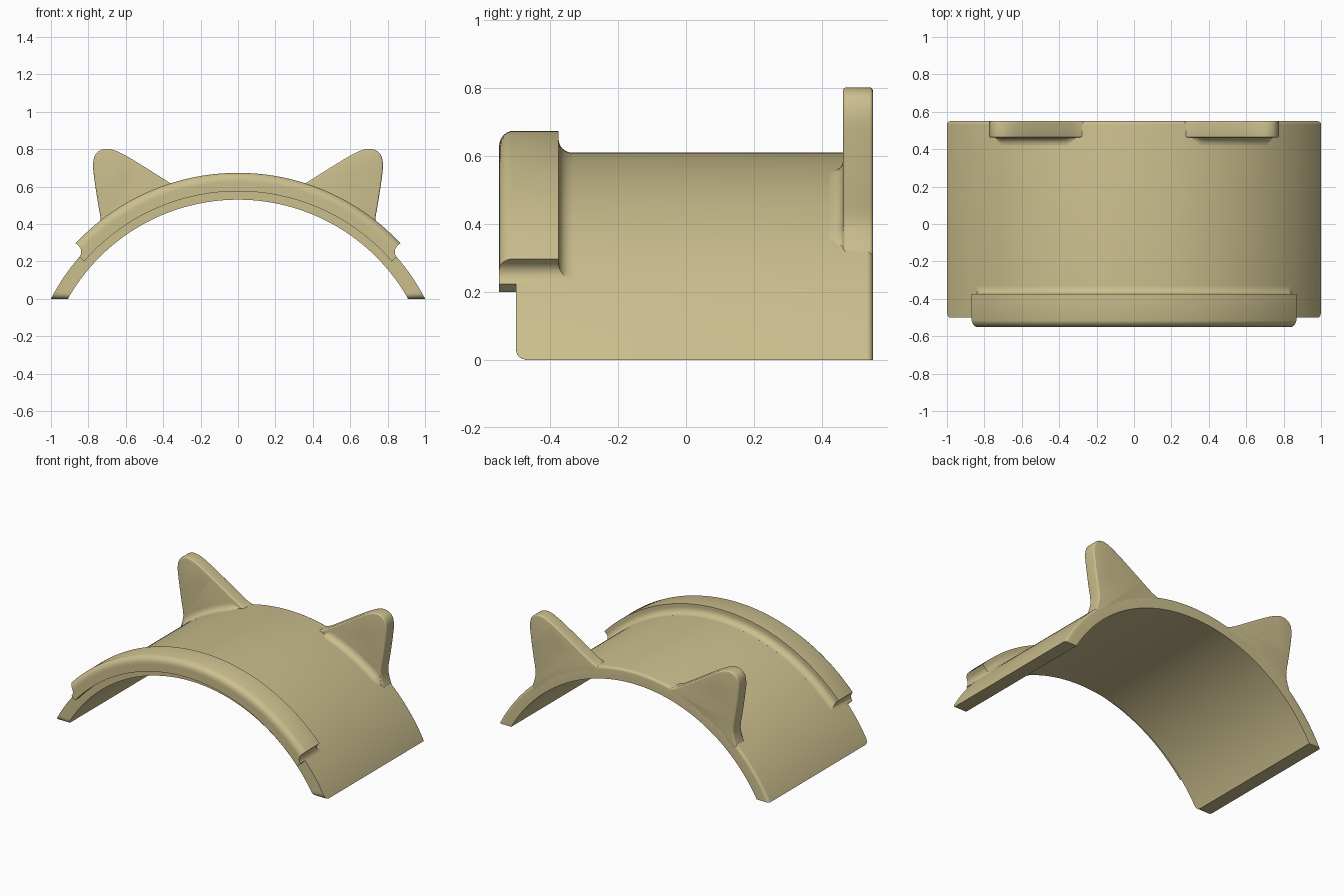
import bpy, bmesh, math
from mathutils import Vector

if "Cube" in bpy.data.objects:
    bpy.data.objects.remove(bpy.data.objects["Cube"])

CZ = -0.515                       # height of the common arc centre
R_IN, R_OUT, R_LIP = 1.045, 1.125, 1.19

mat = bpy.data.materials.new("sand plastic")
mat.diffuse_color = (0.60, 0.52, 0.27, 1)
mat.use_nodes = True
mat.node_tree.nodes["Principled BSDF"].inputs["Base Color"].default_value = mat.diffuse_color


def finish(name, bm, angle=35):
    bmesh.ops.recalc_face_normals(bm, faces=bm.faces)
    me = bpy.data.meshes.new(name)
    bm.to_mesh(me)
    bm.free()
    me.materials.append(mat)
    me.shade_smooth()
    me.set_sharp_from_angle(angle=math.radians(angle))
    ob = bpy.data.objects.new(name, me)
    bpy.context.collection.objects.link(ob)
    return ob


def polar(r, a, y):
    return Vector((r * math.cos(a), y, CZ + r * math.sin(a)))


def skin(rows, closed=True):
    """Join rows of points into a solid, with a cap on the first and last row."""
    bm = bmesh.new()
    vr = [[bm.verts.new(p) for p in row] for row in rows]
    n = len(vr[0])
    for a, b in zip(vr, vr[1:]):
        for i in range(n):
            j = (i + 1) % n
            bm.faces.new((a[i], a[j], b[j], b[i]))
    if closed:
        bm.faces.new(vr[0])
        bm.faces.new(vr[-1])
    return bm, vr


def quarter(n=6):
    return [math.pi / 2 * i / n for i in range(n + 1)]


# Arched shell: cross-section in (y, r), swept until it meets the floor
B = 0.018
section = [(-0.50, R_IN), (-0.50, R_OUT)]
section += [(0.55 - B + B * math.sin(a), R_OUT - B + B * math.cos(a)) for a in quarter(5)]
section += [(0.55, R_IN)]
ends = [0, 0.002, 0.005, 0.009, 0.014, 0.02]
stations = ends + [0.02 + 0.96 * i / 80 for i in range(1, 80)] + [1 - e for e in reversed(ends)]
rows = []
for t in stations:
    row = []
    for y, r in section:
        a0 = math.asin(-CZ / r)
        p = polar(r, a0 + t * (math.pi - 2 * a0), y)
        if y < -0.49 and p.z < 0.03:      # rounded lower front corner
            k = (0.03 - max(p.z, 0)) / 0.03
            p.y += 0.03 * (1 - math.sqrt(max(0, 1 - k * k)))
        row.append(p)
    rows.append(row)
finish("arched_shell", skin(rows)[0])

# Raised front lip: stacked layers (radius, front y, spread at back and ends)
F, G, N = 0.04, 0.045, 80
layers = [(1.09, -0.55, F), (R_OUT, -0.55, F)]
layers += [(R_OUT + F - F * math.cos(a), -0.55, F - F * math.sin(a)) for a in quarter()[1:]]
layers = [(r, -0.55 + (G - math.sqrt(max(0, G * G - max(0, r - R_LIP + G) ** 2))), d)
          for r, y, d in layers]
for a in quarter():
    r = R_LIP - G + G * math.sin(a)
    if r > layers[-1][0] + 0.002:
        layers.append((r, -0.55 + G - G * math.cos(a), 0))
rows = []
for r, y, d in layers:
    a0 = math.radians(43.1) - d / r
    angs = [a0 + (math.pi - 2 * a0) * i / N for i in range(N + 1)]
    rows.append([polar(r, a, y) for a in angs] +
                [polar(r, a, -0.375 + d) for a in reversed(angs)])
bm, vr = skin(rows, closed=False)
for row in (vr[0], vr[-1]):
    m = 2 * N + 1
    for i in range(N):
        bm.faces.new((row[i], row[i + 1], row[m - i - 1], row[m - i]))
finish("front_lip", bm)


def smooth_path(pts, steps=6):
    """Curve running through all the points."""
    pts = [Vector(p) for p in pts]
    ext = [2 * pts[0] - pts[1]] + pts + [2 * pts[-1] - pts[-2]]
    out = []
    for a, b, c, d in zip(ext, ext[1:], ext[2:], ext[3:]):
        for i in range(steps):
            t = i / steps
            out.append(0.5 * (2 * b + (c - a) * t + (2 * a - 5 * b + 4 * c - d) * t * t
                              + (3 * b - a - 3 * c + d) * t ** 3))
    return out + [pts[-1]]


def hole_cutter(x, z, r, y0, y1):
    bm = bmesh.new()
    bmesh.ops.create_cone(bm, cap_ends=True, segments=32, radius1=r, radius2=r, depth=y1 - y0)
    for v in bm.verts:
        v.co = Vector((x + v.co.x, (y0 + y1) / 2 + v.co.z, z + v.co.y))
    ob = finish("hole_cutter", bm)
    ob.hide_render = True
    return ob


# Mounting ears with rounded rims, bolt holes and rear counterbores
outline = smooth_path([(0.27, 0.572), (0.31, 0.588), (0.36, 0.617), (0.50, 0.705),
                       (0.60, 0.765), (0.67, 0.797), (0.72, 0.800), (0.76, 0.775),
                       (0.775, 0.72), (0.768, 0.64), (0.75, 0.52), (0.734, 0.42),
                       (0.74, 0.365), (0.758, 0.31)])
a_in = math.atan2(0.572 - CZ, 0.27)
a_out = math.atan2(0.31 - CZ, 0.758)
for side, name in ((1, "right"), (-1, "left")):
    base = [polar(1.085, a_out + (a_in - a_out) * i / 16, 0) for i in range(17)]
    pts = [(p.x, p.y) for p in outline] + [(p.x, p.z) for p in base]
    bm, _ = skin([[Vector((side * x, y, z)) for x, z in pts] for y in (0.462, 0.55)])
    ear = finish("ear_" + name, bm)
    bev = ear.modifiers.new("rim", 'BEVEL')
    bev.width, bev.segments = 0.018, 4
    bev.limit_method, bev.angle_limit = 'ANGLE', math.radians(60)
    cutters = [hole_cutter(side * 0.613, 0.635, 0.036, 0.4, 0.6),
               hole_cutter(side * 0.613, 0.635, 0.058, 0.505, 0.6)]
    for c in cutters:
        mod = ear.modifiers.new("hole", 'BOOLEAN')
        mod.operation, mod.solver, mod.object = 'DIFFERENCE', 'EXACT', c
    dg = bpy.context.evaluated_depsgraph_get()
    ear.data = bpy.data.meshes.new_from_object(ear.evaluated_get(dg))
    ear.modifiers.clear()
    ear.data.shade_smooth()
    ear.data.set_sharp_from_angle(angle=math.radians(35))
    for c in cutters:
        bpy.data.objects.remove(c)

    # Concave fillet where the ear face meets the shell
    prof = [(0.422 + F * math.sin(a), R_OUT + F - F * math.cos(a)) for a in quarter()]
    prof += [(0.48, R_OUT + F), (0.48, 1.10), (0.422, 1.10)]
    rows = []
    for i in range(25):
        t = i / 24
        a = math.radians(48.8) + t * math.radians(25.2)
        k = min(1, t / 0.1, (1 - t) / 0.1)      # fades out at both ends
        rows.append([polar(R_OUT - 0.004 + (r - R_OUT + 0.004) * k if r > R_OUT else r, a, y)
                     for y, r in prof])
    for row in rows:
        for p in row:
            p.x *= side
    finish("ear_fillet_" + name, skin(rows)[0])
